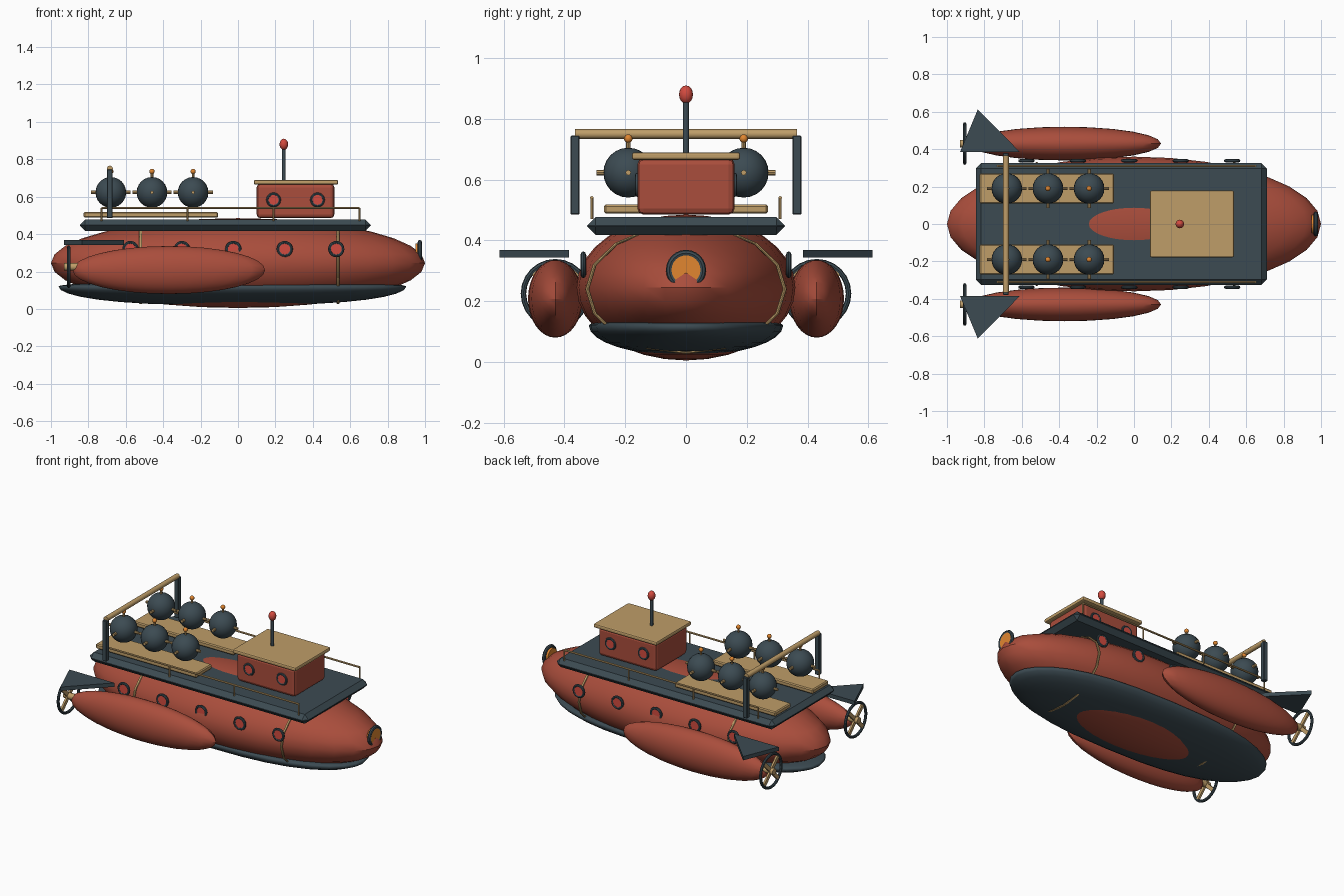
import bpy, bmesh, math
from mathutils import Matrix, Vector

if "Cube" in bpy.data.objects:
    bpy.data.objects.remove(bpy.data.objects["Cube"])


def material(name, rgb):
    m = bpy.data.materials.new(name)
    m.diffuse_color = (*rgb, 1)
    m.use_nodes = True
    m.node_tree.nodes["Principled BSDF"].inputs["Base Color"].default_value = m.diffuse_color
    return m


RED = material("hull_red", (0.40, 0.075, 0.045))
DARK = material("dark_steel", (0.045, 0.07, 0.085))
GOLD = material("brass", (0.52, 0.34, 0.14))
ORANGE = material("orange", (0.75, 0.24, 0.03))
GLASS = material("bright_red", (0.65, 0.07, 0.05))


def finish(name, mat, bevel=0, segs=1, smooth=True):
    o = bpy.context.object
    o.name = name
    o.data.materials.append(mat)
    bpy.ops.object.transform_apply(location=False, rotation=True, scale=True)
    if bevel:
        b = o.modifiers.new("bevel", "BEVEL")
        b.width, b.segments = bevel, segs
    elif smooth:
        bpy.ops.object.shade_smooth_by_angle(angle=math.radians(35))
    return o


def box(name, lo, hi, mat, bevel=0, segs=1):
    lo, hi = Vector(lo), Vector(hi)
    bpy.ops.mesh.primitive_cube_add(size=1, location=(lo + hi) / 2)
    bpy.context.object.scale = hi - lo
    return finish(name, mat, bevel, segs, smooth=False)


def ball(name, loc, radii, mat, segs=24, rings=12):
    bpy.ops.mesh.primitive_uv_sphere_add(segments=segs, ring_count=rings, radius=1, location=loc)
    bpy.context.object.scale = radii
    return finish(name, mat)


def rod(name, a, b, r, mat, sides=12):
    a, b = Vector(a), Vector(b)
    d = b - a
    bpy.ops.mesh.primitive_cylinder_add(vertices=sides, radius=r, depth=d.length, location=(a + b) / 2,
                                        rotation=d.to_track_quat("Z", "Y").to_euler())
    return finish(name, mat)


def ring(name, loc, axis, major, minor, mat, segs=24, squash=None):
    bpy.ops.mesh.primitive_torus_add(major_segments=segs, minor_segments=8, major_radius=major,
                                     minor_radius=minor, location=loc,
                                     rotation=Vector(axis).to_track_quat("Z", "Y").to_euler())
    o = finish(name, mat)
    if squash:
        o.scale = squash
        bpy.ops.object.transform_apply(location=False, rotation=False, scale=True)
    return o


def porthole(name, x, y, z, r):
    s = math.copysign(1, y)
    ring(name + "_rim", (x, y, z), (0, 1, 0), r * 0.84, r * 0.2, DARK, 20)
    rod(name + "_glass", (x, y - s * 0.01, z), (x, y + s * 0.005, z), r * 0.75, GLASS, 20)


# Hull and keel
ball("hull", (0, 0, 0.245), (1, 0.36, 0.24), RED, 32, 16)
keel = ball("keel", (-0.03, 0, 0.12), (1, 1, 1), DARK, 32, 16)
for v in keel.data.vertices:
    x, y, z = v.co
    v.co = (0.93 * math.copysign(abs(x) ** 0.75, x), 0.32 * y, z * (0.1 if z < 0 else 0.028))

# Hull bands
for x in (-0.52, 0.535):
    ring("hull_band", (x, 0, 0.24), (1, 0, 0), 1, 0.02, GOLD, 16, (0.4, 0.325, 0.21))

# Nose lamp
ring("nose_rim", (0.972, 0, 0.303), (1, 0, 0), 0.055, 0.011, DARK)
rod("nose_lamp", (0.95, 0, 0.303), (0.98, 0, 0.303), 0.048, ORANGE, 24)

# Deck, cabin and mast
box("deck", (-0.845, -0.325, 0.417), (0.71, 0.325, 0.477), DARK, 0.028)
box("cabin", (0.1, -0.16, 0.485), (0.515, 0.16, 0.67), RED, 0.02, 2)
box("cabin_roof", (0.085, -0.178, 0.665), (0.535, 0.178, 0.69), GOLD, 0.008, 2)
rod("mast", (0.245, 0, 0.685), (0.245, 0, 0.87), 0.01, DARK)
ball("mast_light", (0.245, 0, 0.88), (0.023, 0.023, 0.03), GLASS, 16, 8)

# Gantry crossbar
rod("gantry_bar", (-0.685, -0.365, 0.75), (-0.685, 0.365, 0.75), 0.016, GOLD)

for s in (-1, 1):
    # Portholes
    for x in (-0.575, -0.3, -0.025, 0.25, 0.525):
        porthole("hull_porthole", x, s * 0.338, 0.32, 0.042)
    for x in (0.19, 0.425):
        porthole("cabin_window", x, s * 0.16, 0.583, 0.038)

    # Railing
    rod("rail", (-0.73, s * 0.31, 0.54), (0.65, s * 0.31, 0.54), 0.006, GOLD, 8)
    for x in (-0.73, -0.27, 0.19, 0.65):
        rod("rail_post", (x, s * 0.31, 0.47), (x, s * 0.31, 0.54), 0.005, GOLD, 8)

    # Gantry posts
    box("gantry_post", (-0.7, s * 0.365 - 0.015, 0.485), (-0.67, s * 0.365 + 0.015, 0.745), DARK, 0.003)

    # Tray of spiked spheres
    y = s * 0.19
    box("tray", (-0.825, y - 0.08, 0.488), (-0.107, y + 0.08, 0.518), GOLD, 0.006)
    for x in (-0.68, -0.46, -0.24):
        c = Vector((x, y, 0.623))
        ball("mine", c, (0.082, 0.082, 0.082), DARK, 24, 12)
        for axis in ((1, 0, 0), (0, 1, 0)):
            d = Vector(axis) * 0.105
            rod("mine_horn", c - d, c + d, 0.009, GOLD, 8)
        rod("mine_pin", c, c + Vector((0, 0, 0.105)), 0.007, GOLD, 8)
        ball("mine_cap", c + Vector((0, 0, 0.112)), (0.014, 0.014, 0.014), ORANGE, 12, 8)

    # Engine pod
    py = s * 0.43
    ball("engine_pod", (-0.37, py, 0.208), (0.515, 0.09, 0.128), RED, 24, 16)

    # Propeller with guard ring
    px, pz = -0.905, 0.225
    ring("propeller_guard", (px, py, pz), (1, 0, 0), 0.105, 0.009, DARK, 24)
    rod("propeller_hub", (-0.93, py, pz), (-0.83, py, pz), 0.02, GOLD)
    for i in range(2):
        bpy.ops.mesh.primitive_cube_add(size=1, location=(px, py, pz),
                                        rotation=(math.pi / 4 + i * math.pi / 2, 0, 0))
        bpy.context.object.scale = (0.012, 0.024, 0.2)
        finish("propeller_blades", GOLD, smooth=False)

    # Tail fin
    bm = bmesh.new()
    f = bm.faces.new([bm.verts.new((x, s * y, 0.343)) for x, y in
                      ((-0.93, 0.385), (-0.61, 0.385), (-0.835, 0.613))])
    ext = bmesh.ops.extrude_face_region(bm, geom=[f])["geom"]
    bmesh.ops.translate(bm, vec=(0, 0, 0.025), verts=[g for g in ext if isinstance(g, bmesh.types.BMVert)])
    bmesh.ops.recalc_face_normals(bm, faces=bm.faces)
    me = bpy.data.meshes.new("tail_fin")
    bm.to_mesh(me)
    bm.free()
    me.materials.append(DARK)
    bpy.context.collection.objects.link(bpy.data.objects.new("tail_fin", me))
